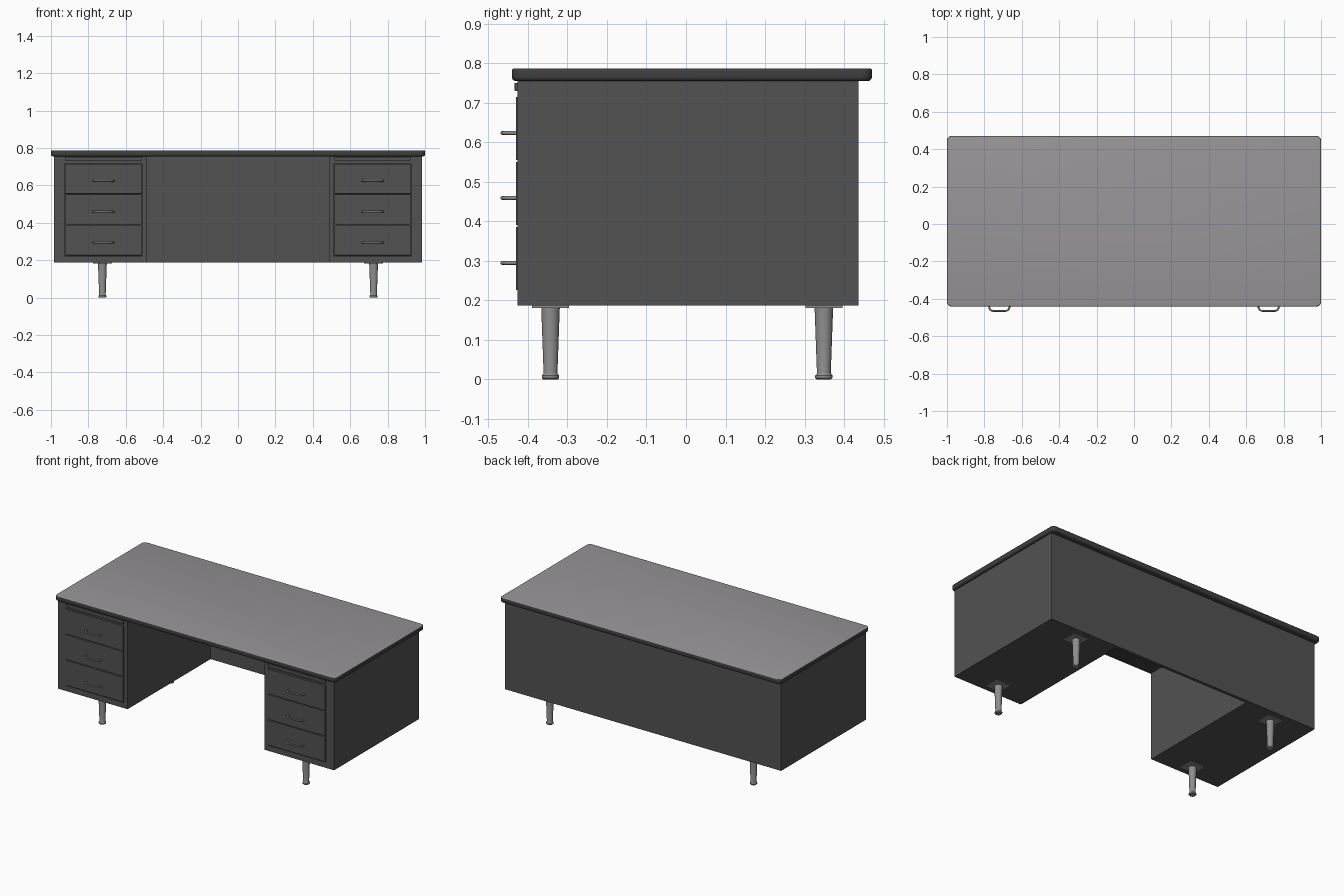
import bpy, bmesh, math
from mathutils import Matrix, Vector

if "Cube" in bpy.data.objects:
    bpy.data.objects.remove(bpy.data.objects["Cube"])


def mat(name, r, g, b):
    m = bpy.data.materials.new(name)
    m.diffuse_color = (r, g, b, 1)
    m.use_nodes = True
    m.node_tree.nodes["Principled BSDF"].inputs["Base Color"].default_value = m.diffuse_color
    return m


BODY = mat("dark grey steel", 0.085, 0.085, 0.085)
RIM = mat("black edging", 0.05, 0.05, 0.05)
TOP = mat("grey laminate", 0.31, 0.30, 0.31)
METAL = mat("brushed metal", 0.27, 0.27, 0.27)


def finish(name, bm, *mats):
    bmesh.ops.recalc_face_normals(bm, faces=bm.faces[:])
    me = bpy.data.meshes.new(name)
    bm.to_mesh(me)
    bm.free()
    ob = bpy.data.objects.new(name, me)
    bpy.context.collection.objects.link(ob)
    for m in mats:
        me.materials.append(m)
    return ob


def smooth(ob, angle=40):
    bpy.ops.object.select_all(action='DESELECT')
    ob.select_set(True)
    bpy.context.view_layer.objects.active = ob
    bpy.ops.object.shade_smooth_by_angle(angle=math.radians(angle))


def add_box(bm, x0, x1, y0, y1, z0, z1):
    c = Vector(((x0 + x1) / 2, (y0 + y1) / 2, (z0 + z1) / 2))
    s = Matrix.Diagonal((abs(x1 - x0), y1 - y0, z1 - z0, 1))
    return bmesh.ops.create_cube(bm, size=1, matrix=Matrix.Translation(c) @ s)['verts']


def box(name, m, *dims, bevel=0):
    bm = bmesh.new()
    add_box(bm, *dims)
    if bevel:
        bmesh.ops.bevel(bm, geom=bm.edges[:], offset=bevel, segments=2, profile=0.5, affect='EDGES')
    return finish(name, bm, m)


# desk top: rounded corners, dark rolled edge, lighter writing surface
bm = bmesh.new()
add_box(bm, -1, 1, -0.441, 0.471, 0.755, 0.787)
up = [e for e in bm.edges if abs(e.verts[0].co.z - e.verts[1].co.z) > 0.01]
bmesh.ops.bevel(bm, geom=up, offset=0.025, segments=5, profile=0.5, affect='EDGES')
for z, r in ((0.755, 0.011), (0.787, 0.005)):
    es = [e for e in bm.edges if all(abs(v.co.z - z) < 1e-5 for v in e.verts)]
    bmesh.ops.bevel(bm, geom=es, offset=r, segments=3, profile=0.5, affect='EDGES')
bm.normal_update()
for f in bm.faces:
    f.material_index = 1 if f.normal.z > 0.95 else 0
smooth(finish("desk_top", bm, RIM, TOP), 35)

# back panel closing the kneehole
box("back_panel", BODY, -0.487, 0.487, 0.417, 0.437, 0.187, 0.757)

for s, side in ((-1, "left"), (1, "right")):
    # pedestal carcass with a framed recess for the drawers
    bm = bmesh.new()
    add_box(bm, s * 0.487, s * 0.983, -0.412, 0.437, 0.187, 0.757)
    add_box(bm, s * 0.487, s * 0.512, -0.427, -0.412, 0.187, 0.757)
    add_box(bm, s * 0.926, s * 0.983, -0.427, -0.412, 0.187, 0.757)
    add_box(bm, s * 0.512, s * 0.926, -0.427, -0.412, 0.187, 0.222)
    add_box(bm, s * 0.512, s * 0.926, -0.424, -0.412, 0.718, 0.757)
    finish(side + "_pedestal", bm, BODY)

    # pull-out writing board
    box(side + "_pull_out_board", BODY, s * 0.516, s * 0.922, -0.434, -0.412, 0.730, 0.751, bevel=0.002)

    for i in range(3):
        z0 = 0.226 + i * 0.1645
        box(f"{side}_drawer_{i + 1}", BODY, s * 0.515, s * 0.923, -0.431, -0.41, z0, z0 + 0.16, bevel=0.002)
        # bow handle
        half = [(0.055, -0.428), (0.054, -0.448), (0.047, -0.460), (0.034, -0.465)]
        path = [(-x, y) for x, y in half] + half[::-1]
        cu = bpy.data.curves.new("handle_curve", 'CURVE')
        cu.dimensions = '3D'
        cu.bevel_depth = 0.005
        cu.bevel_resolution = 2
        cu.use_fill_caps = True
        sp = cu.splines.new('POLY')
        sp.points.add(len(path) - 1)
        for p, (x, y) in zip(sp.points, path):
            p.co = (s * 0.72 + x, y, 0.295 + i * 0.1645, 1)
        cu.materials.append(METAL)
        ob = bpy.data.objects.new(f"{side}_handle_{i + 1}", cu)
        bpy.context.collection.objects.link(ob)
        bpy.ops.object.select_all(action='DESELECT')
        ob.select_set(True)
        bpy.context.view_layer.objects.active = ob
        bpy.ops.object.convert(target='MESH')
        smooth(bpy.context.view_layer.objects.active, 50)

    for y, end in ((-0.343, "front"), (0.349, "back")):
        x = s * 0.725
        # mounting plate under the pedestal
        box(f"{side}_{end}_leg_plate", METAL, x - 0.05, x + 0.05, y - 0.047, y + 0.047, 0.181, 0.188)
        # tapered turned leg with a small foot
        prof = [(0.018, 0), (0.022, 0.004), (0.022, 0.010), (0.018, 0.014),
                (0.0175, 0.016), (0.0235, 0.182)]
        bm = bmesh.new()
        n = 24
        rings = [[bm.verts.new((x + r * math.cos(2 * math.pi * k / n),
                                y + r * math.sin(2 * math.pi * k / n), z))
                  for k in range(n)] for r, z in prof]
        for a, b in zip(rings, rings[1:]):
            for k in range(n):
                bm.faces.new((a[k], a[(k + 1) % n], b[(k + 1) % n], b[k]))
        bm.faces.new(rings[0])
        bm.faces.new(rings[-1])
        smooth(finish(f"{side}_{end}_leg", bm, METAL))
